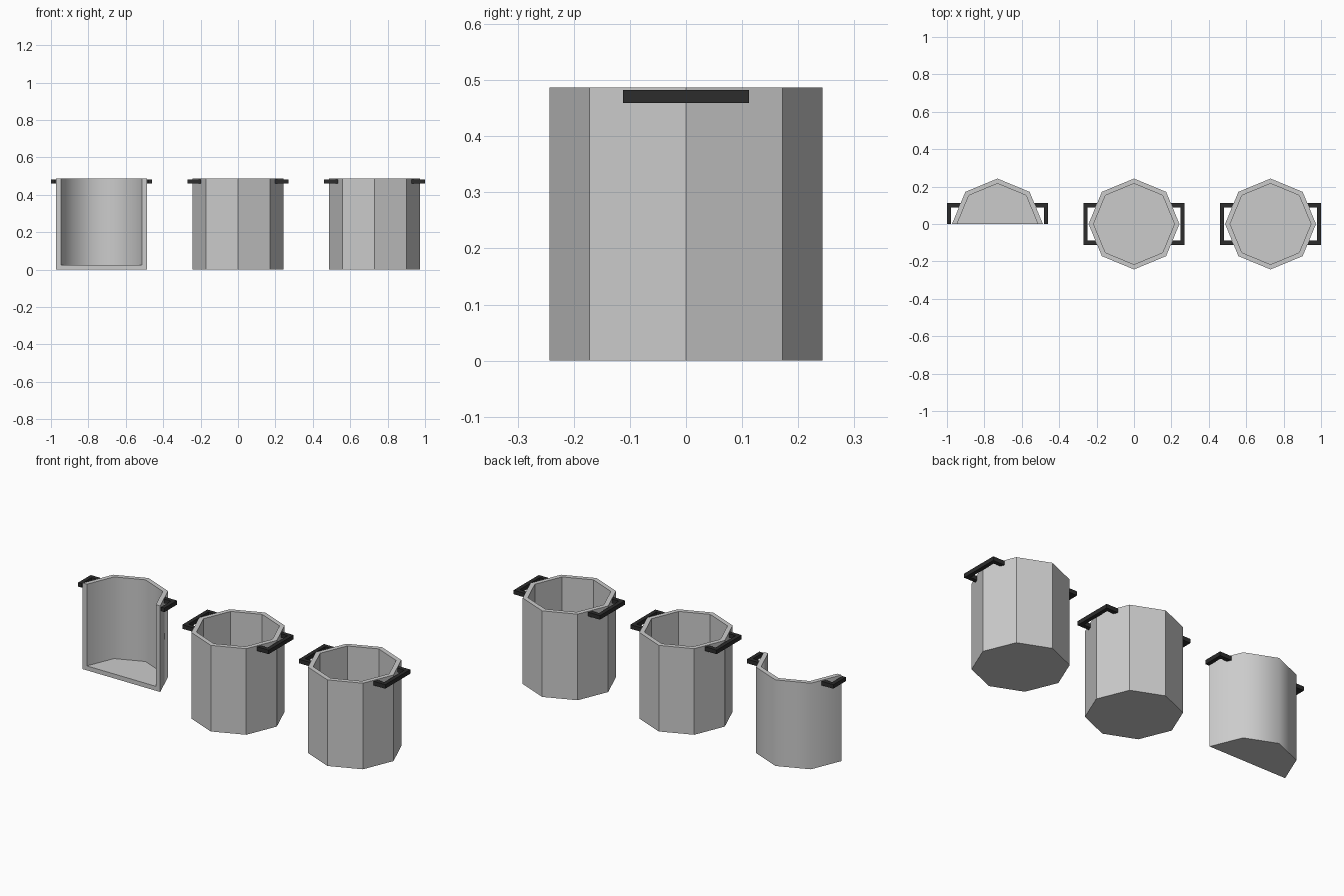
import bpy, bmesh, math
from mathutils import Vector

if "Cube" in bpy.data.objects:
    bpy.data.objects.remove(bpy.data.objects["Cube"])

R, RI, H, T = 0.243, 0.216, 0.487, 0.025   # outer/inner radius, height, floor

dark = bpy.data.materials.new("dark_handle")
dark.diffuse_color = (0.025, 0.025, 0.025, 1)
dark.use_nodes = True
dark.node_tree.nodes["Principled BSDF"].inputs["Base Color"].default_value = dark.diffuse_color


def finish(bm, name, x, half=False, smooth=False, mat=None):
    if half:  # cut away the front and cap the cut
        g = bm.verts[:] + bm.edges[:] + bm.faces[:]
        bmesh.ops.bisect_plane(bm, geom=g, dist=1e-5, plane_co=(0, 0, 0),
                               plane_no=(0, -1, 0), clear_outer=True)
        bmesh.ops.holes_fill(bm, edges=[e for e in bm.edges if e.is_boundary])
    bmesh.ops.recalc_face_normals(bm, faces=bm.faces[:])
    if smooth:
        for f in bm.faces:
            f.smooth = True
        for e in bm.edges:
            e.smooth = len(e.link_faces) == 2 and e.calc_face_angle() < math.radians(50)
    me = bpy.data.meshes.new(name)
    bm.to_mesh(me)
    bm.free()
    ob = bpy.data.objects.new(name, me)
    ob.location.x = x
    bpy.context.collection.objects.link(ob)
    if mat:
        me.materials.append(mat)


def pot(name, x, half):
    # eight-sided hollow vessel from a revolved wall section
    bm = bmesh.new()
    section = [(0, 0), (R, 0), (R, H), (RI, H), (RI, T), (0, T)]
    vs = [bm.verts.new((r, 0, z)) for r, z in section]
    es = [bm.edges.new(p) for p in zip(vs, vs[1:])]
    bmesh.ops.spin(bm, geom=vs + es, cent=(0, 0, 0), axis=(0, 0, 1),
                   angle=math.tau, steps=8)
    bmesh.ops.remove_doubles(bm, verts=bm.verts[:], dist=1e-4)
    bmesh.ops.dissolve_limit(bm, angle_limit=0.02, verts=bm.verts[:],
                             edges=bm.edges[:])
    finish(bm, name, x, half, smooth=half)


def handle(name, x, side, half):
    # flat bracket: U outline extruded upwards
    bm = bmesh.new()
    outline = [(0.195, 0.112), (0.27, 0.112), (0.27, -0.112), (0.195, -0.112),
               (0.195, -0.089), (0.248, -0.089), (0.248, 0.089), (0.195, 0.089)]
    f = bm.faces.new([bm.verts.new((side * a, b, 0.459)) for a, b in outline])
    ext = bmesh.ops.extrude_face_region(bm, geom=[f], use_keep_orig=True)
    top = [v for v in ext["geom"] if isinstance(v, bmesh.types.BMVert)]
    bmesh.ops.translate(bm, verts=top, vec=Vector((0, 0, 0.023)))
    finish(bm, name, x, half, mat=dark)


# the left pot is a cutaway, the others are whole
for label, x, half in (("cutaway", -0.73, True), ("middle", 0, False),
                       ("right", 0.73, False)):
    pot(label + "_pot", x, half)
    for side, s in (("left", -1), ("right", 1)):
        handle(f"{label}_pot_{side}_handle", x, s, half)
